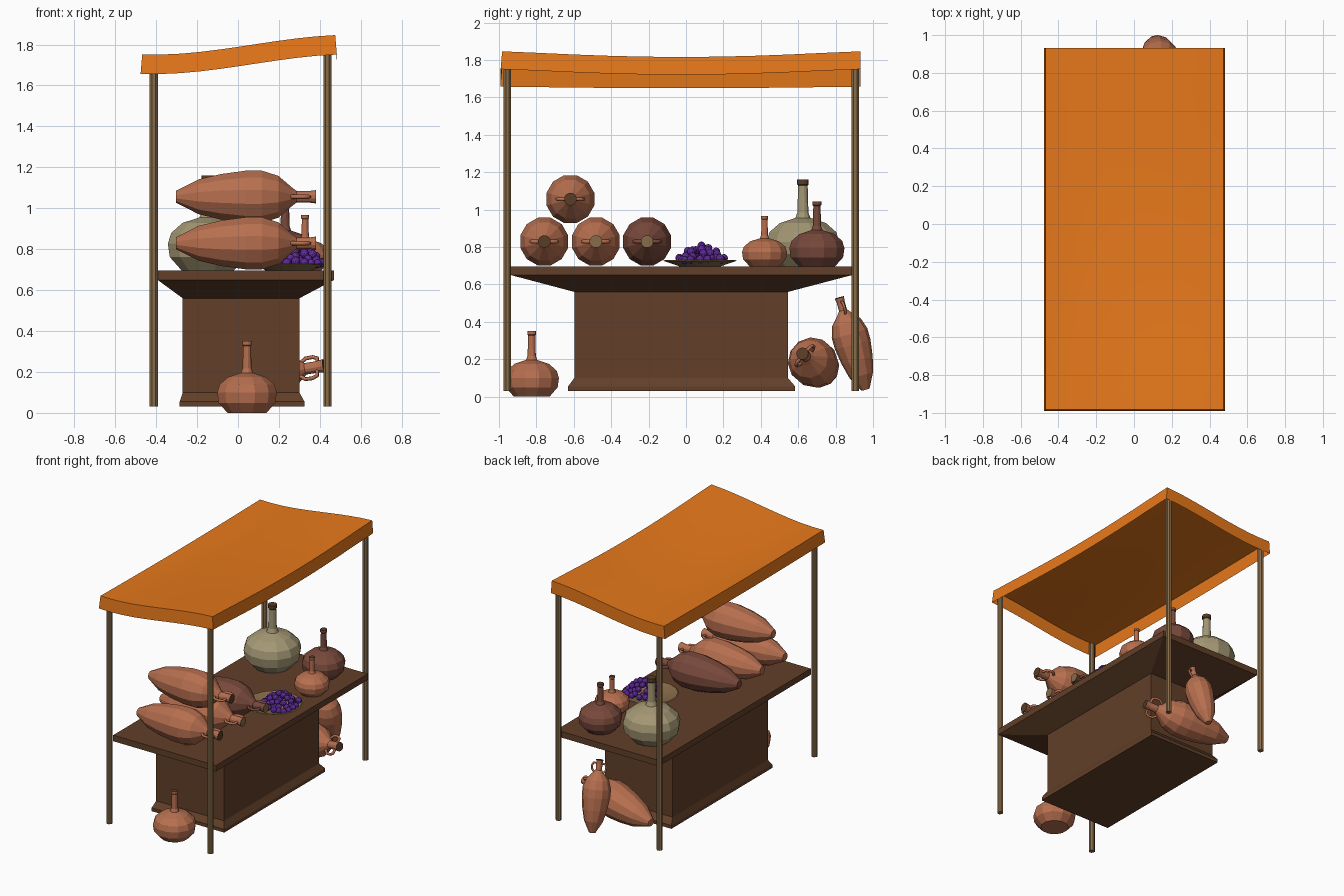
import bpy, bmesh, math, random
from mathutils import Matrix, Vector

old = bpy.data.objects.get("Cube")
if old:
    bpy.data.objects.remove(old, do_unlink=True)
random.seed(4)


def material(name, r, g, b):
    m = bpy.data.materials.new(name)
    m.use_nodes = True
    m.diffuse_color = (r, g, b, 1)
    m.node_tree.nodes["Principled BSDF"].inputs["Base Color"].default_value = (r, g, b, 1)
    return m


ORANGE = material("orange cloth", .80, .19, .011)
WOOD = material("dark wood", .122, .05, .022)
POLE = material("pale wood", .245, .15, .068)
CLAY = material("terracotta", .47, .158, .078)
RED = material("dark red clay", .19, .066, .044)
BEIGE = material("beige clay", .37, .31, .175)
GRAPE = material("grape purple", .115, .024, .32)
STOPPER = material("brown stopper", .10, .045, .02)


def finish(name, bm, mats, matrix=None):
    bmesh.ops.recalc_face_normals(bm, faces=bm.faces)
    me = bpy.data.meshes.new(name)
    bm.to_mesh(me)
    bm.free()
    for m in mats:
        me.materials.append(m)
    ob = bpy.data.objects.new(name, me)
    bpy.context.collection.objects.link(ob)
    if matrix:
        ob.matrix_world = matrix
    return ob


def loft(bm, rings, cap_mat=0):
    """Skin a list of point rings and close both ends."""
    loops = [[bm.verts.new(p) for p in ring] for ring in rings]
    n = len(loops[0])
    for a, b in zip(loops, loops[1:]):
        for i in range(n):
            j = (i + 1) % n
            bm.faces.new((a[i], a[j], b[j], b[i]))
    bm.faces.new(loops[0][::-1])
    bm.faces.new(loops[-1]).material_index = cap_mat


def lathe(name, profile, mats, matrix, sides=12):
    bm = bmesh.new()
    angles = [math.tau * (i + .5) / sides for i in range(sides)]
    loft(bm, [[(r * math.cos(a), r * math.sin(a), z) for a in angles] for r, z in profile],
         len(mats) - 1)
    return finish(name, bm, mats, matrix)


# Counter: plinth, box, flared underside and top slab
def rect(x0, x1, y0, y1, z):
    return [(x0, y0, z), (x1, y0, z), (x1, y1, z), (x0, y1, z)]


bm = bmesh.new()
plinth, box, slab = (-.285, .325, -.63, .583), (-.27, .30, -.597, .545), (-.393, .47, -.937, .888)
loft(bm, [rect(*plinth, .03), rect(*plinth, .055), rect(*box, .10),
          rect(*box, .56), rect(*slab, .65), rect(*slab, .696)])
finish("counter", bm, [WOOD])

# Four canopy poles
for side, x, top in (("right", -.412, 1.725), ("left", .437, 1.815)):
    for end, y in (("front", -.955), ("back", .905)):
        lathe(f"{end}_{side}_pole", [(.0215, .03), (.0215, top)], [POLE],
              Matrix.Translation((x, y, 0)), 8)

# Sagging cloth canopy with a hanging edge
N = 10


def canopy_point(i, j):
    t, v = i / N, j / N * 2 - 1
    rise = t * t * (3 - 2 * t)
    dip = (1 - v * v) ** 1.3
    sag = (.008 + .022 * t) * dip + .04 * t * (1 - t) * (1 + .6 * dip)
    return Vector((-.468 + .943 * t, -.025 + .958 * v, 1.752 + .094 * rise - sag))


bm = bmesh.new()
grid = [[bm.verts.new(canopy_point(i, j)) for j in range(N + 1)] for i in range(N + 1)]
for i in range(N):
    for j in range(N):
        bm.faces.new((grid[i][j], grid[i + 1][j], grid[i + 1][j + 1], grid[i][j + 1]))
rim = ([grid[i][0] for i in range(N)] + [grid[N][j] for j in range(N)]
       + [grid[i][N] for i in range(N, 0, -1)] + [grid[0][j] for j in range(N, 0, -1)])
hem = [bm.verts.new(v.co + Vector((math.copysign(.008, v.co.x) if abs(v.co.x) > .46 else 0,
                                   -.008 if v.co.y < -.9 else 0, -.095))) for v in rim]
for k in range(len(rim)):
    m = (k + 1) % len(rim)
    bm.faces.new((rim[k], hem[k], hem[m], rim[m]))
canopy = finish("canopy", bm, [ORANGE])
bpy.context.view_layer.objects.active = canopy
canopy.select_set(True)
bpy.ops.object.shade_smooth_by_angle(angle=math.radians(30))
canopy.select_set(False)

# Round long-necked jars
JAR = [(.095, 0), (.138, .05), (.145, .10), (.133, .14), (.092, .177), (.03, .198),
       (.022, .22), (.019, .33), (.023, .335), (.023, .355)]
for name, mat, pos, width, height in (("floor_jar", CLAY, (.044, -.825, 0), 1.04, .99),
                                      ("beige_jar", BEIGE, (-.148, .625, .696), 1.39, 1.31),
                                      ("red_jar", RED, (.23, .70, .696), 1.05, .98),
                                      ("small_jar", CLAY, (.328, .42, .696), .86, .76)):
    ob = lathe(name, JAR, [mat, STOPPER],
               Matrix.Translation(pos) @ Matrix.Diagonal((width, width, height, 1)))
    if mat == BEIGE:
        for f in ob.data.polygons:
            if f.center.z > .332:
                f.material_index = 1

# Two-handled pointed jars, laid from tip to mouth
AMPHORA = [(.03, 0), (.088, .11), (.115, .22), (.132, .34), (.132, .42), (.106, .5),
           (.046, .568), (.029, .59), (.029, .65), (.034, .685)]
HANDLE = [(.025, .65), (.058, .65), (.07, .625), (.068, .59), (.045, .565)]


def amphora(name, mat, cap, tip, mouth, roll=0):
    d = Vector(mouth) - Vector(tip)
    matrix = (Matrix.Translation(tip) @ d.to_track_quat('Z', 'Y').to_matrix().to_4x4()
              @ Matrix.Rotation(math.radians(roll), 4, 'Z') @ Matrix.Scale(d.length / .685, 4))
    lathe(name, AMPHORA, [mat, cap], matrix)
    cu = bpy.data.curves.new(name + "_handles", 'CURVE')
    cu.dimensions = '3D'
    cu.bevel_depth = .01
    cu.bevel_resolution = 1
    cu.use_fill_caps = True
    for s in (-1, 1):
        sp = cu.splines.new('POLY')
        sp.points.add(len(HANDLE) - 1)
        for p, (r, z) in zip(sp.points, HANDLE):
            p.co = (s * r, 0, z, 1)
    cu.materials.append(mat)
    ob = bpy.data.objects.new(name + "_handles", cu)
    bpy.context.collection.objects.link(ob)
    ob.matrix_world = matrix


for name, mat, cap, y, z in (("front_amphora", CLAY, STOPPER, -.758, .829),
                             ("middle_amphora", CLAY, POLE, -.482, .829),
                             ("red_amphora", RED, POLE, -.208, .829),
                             ("top_amphora", CLAY, STOPPER, -.618, 1.056)):
    amphora(name, mat, cap, (-.303, y, z), (.382, y, z))
amphora("fallen_amphora", CLAY, STOPPER, (-.23, .75, .125), (.42, .622, .23), 50)
amphora("leaning_amphora", CLAY, STOPPER, (.117, .96, .038), (.15, .82, .53))

# Plate with a heap of grapes
CENTRE = Vector((.25, .075, .696))
lathe("plate", [(.11, 0), (.2, .03), (.193, .034), (.10, .012)], [POLE],
      Matrix.Translation(CENTRE), 16)
bm = bmesh.new()
for count, radius, height in ((17, .12, .04), (12, .085, .05), (10, .085, .075),
                              (6, .045, .092), (2, .015, .105)):
    for k in range(count):
        a = math.tau * k / count + random.uniform(-.15, .15)
        r = radius + random.uniform(-.012, .012)
        pos = CENTRE + Vector((.05 + r * math.cos(a), .01 + r * math.sin(a),
                               height + random.uniform(-.008, .008)))
        bmesh.ops.create_icosphere(bm, subdivisions=2, radius=.022,
                                   matrix=Matrix.Translation(pos))
finish("grapes", bm, [GRAPE])
